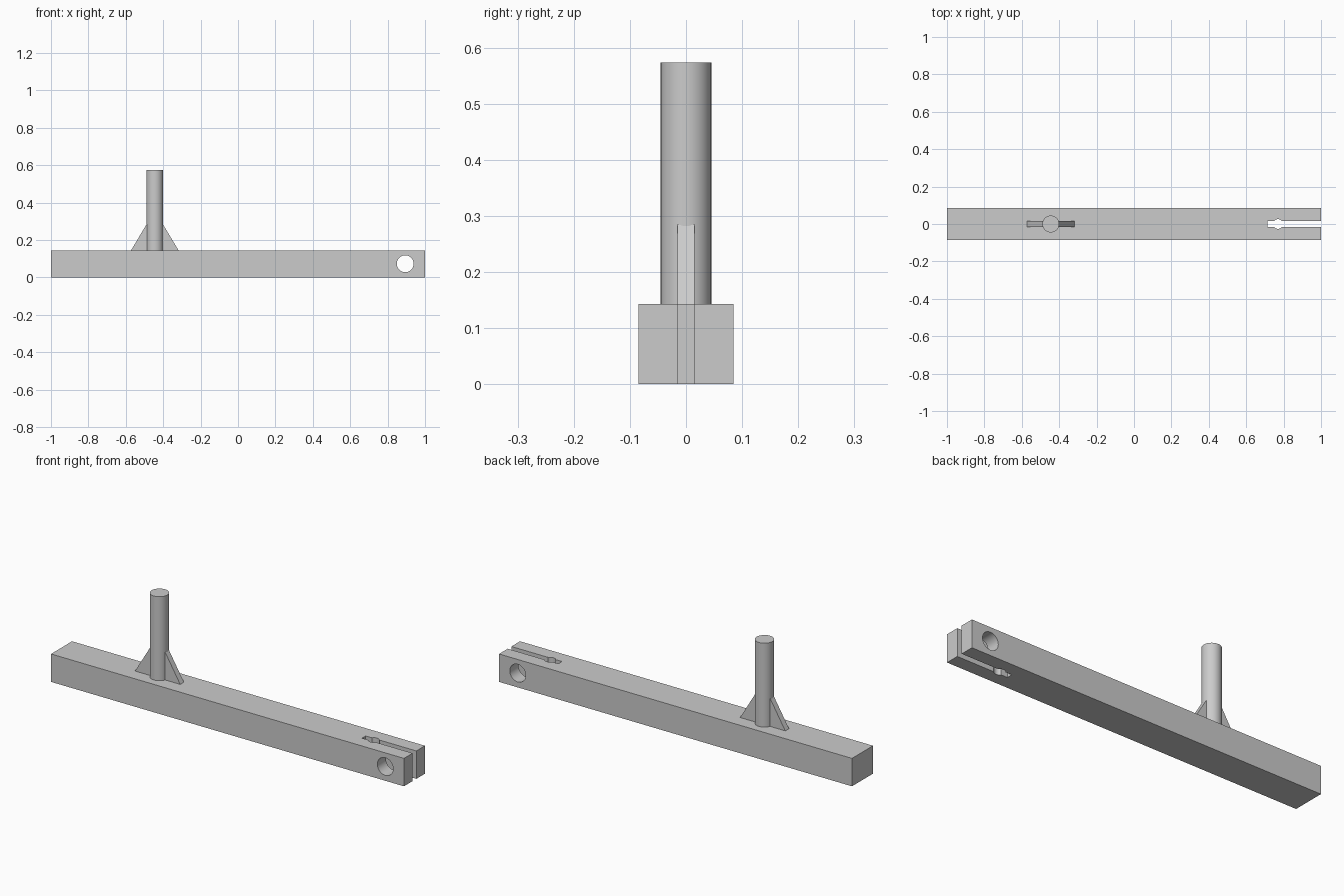
import bpy, bmesh, math

cube = bpy.data.objects.get("Cube")
if cube:
    bpy.data.objects.remove(cube, do_unlink=True)

BAR_TOP = 0.143
POST_X = -0.445

grey = bpy.data.materials.new("plain_grey")
grey.use_nodes = True
colour = (0.6, 0.6, 0.6, 1)
grey.diffuse_color = colour
grey.node_tree.nodes["Principled BSDF"].inputs["Base Color"].default_value = colour


def finish(name):
    obj = bpy.context.object
    obj.name = name
    obj.data.materials.append(grey)
    return obj


def box(name, lo, hi):
    bpy.ops.mesh.primitive_cube_add(size=1, location=[(a + b) / 2 for a, b in zip(lo, hi)])
    obj = finish(name)
    obj.scale = [b - a for a, b in zip(lo, hi)]
    bpy.ops.object.transform_apply(location=True, rotation=True, scale=True)
    return obj


def cylinder(name, radius, depth, location, rotation=(0, 0, 0)):
    bpy.ops.mesh.primitive_cylinder_add(vertices=48, radius=radius, depth=depth,
                                        location=location, rotation=rotation)
    return finish(name)


def cut(target, cutter):
    cutter.hide_render = True
    mod = target.modifiers.new("cut", "BOOLEAN")
    mod.operation = "DIFFERENCE"
    mod.solver = "EXACT"
    mod.object = cutter
    bpy.context.view_layer.objects.active = target
    bpy.ops.object.modifier_apply(modifier=mod.name)
    bpy.data.objects.remove(cutter, do_unlink=True)


def smooth(obj):
    bpy.ops.object.select_all(action="DESELECT")
    obj.select_set(True)
    bpy.context.view_layer.objects.active = obj
    bpy.ops.object.shade_smooth_by_angle(angle=math.radians(30))


# Bar with a clamping slot, its relief hole and a cross hole
bar = box("bar", (-1, -0.085, 0), (1, 0.085, BAR_TOP))
cut(bar, box("slot_cutter", (0.713, -0.015, -0.1), (1.1, 0.015, 0.3)))
cut(bar, cylinder("relief_cutter", 0.026, 0.5, (0.77, 0, 0.07)))
cut(bar, cylinder("cross_hole_cutter", 0.045, 0.5, (0.894, 0, 0.073), (math.pi / 2, 0, 0)))
smooth(bar)

# Upright post, seated slightly into the bar
post_base, post_top = BAR_TOP - 0.01, 0.573
post = cylinder("post", 0.045, post_top - post_base, (POST_X, 0, (post_base + post_top) / 2))
smooth(post)

# Triangular gussets on both sides of the post
for name, side in (("left_gusset", 1), ("right_gusset", -1)):
    bm = bmesh.new()
    profile = [(0.03, BAR_TOP), (0.128, BAR_TOP), (0.043, 0.285), (0.03, 0.285)]
    verts = [bm.verts.new((POST_X + side * x, -0.015, z)) for x, z in profile]
    face = bm.faces.new(verts)
    sweep = bmesh.ops.extrude_face_region(bm, geom=[face])["geom"]
    for v in sweep:
        if isinstance(v, bmesh.types.BMVert):
            v.co.y = 0.015
    bmesh.ops.recalc_face_normals(bm, faces=bm.faces)
    mesh = bpy.data.meshes.new(name)
    bm.to_mesh(mesh)
    bm.free()
    mesh.materials.append(grey)
    bpy.context.collection.objects.link(bpy.data.objects.new(name, mesh))
